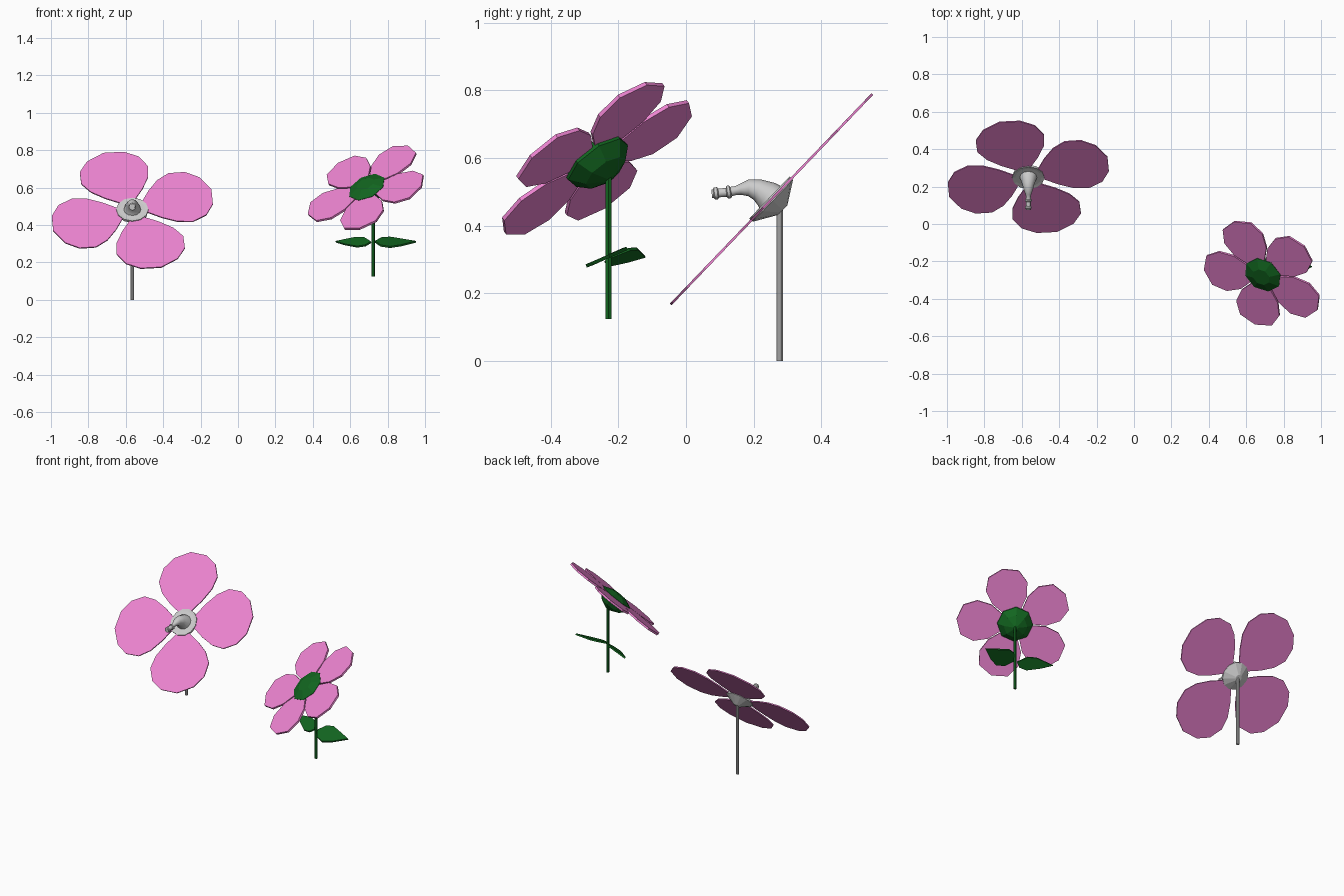
import bpy, bmesh
from math import sin, cos, pi, radians
from mathutils import Vector, Matrix

if "Cube" in bpy.data.objects:
    bpy.data.objects.remove(bpy.data.objects["Cube"])


def material(name, color):
    m = bpy.data.materials.new(name)
    m.diffuse_color = (*color, 1)
    m.use_nodes = True
    m.node_tree.nodes["Principled BSDF"].inputs["Base Color"].default_value = m.diffuse_color
    return m


PINK = material("petal_pink", (0.85, 0.23, 0.64))
GREEN = material("leaf_green", (0.006, 0.13, 0.014))


def finish(name, bm, mat=None, matrix=None):
    bmesh.ops.recalc_face_normals(bm, faces=bm.faces)
    mesh = bpy.data.meshes.new(name)
    bm.to_mesh(mesh)
    bm.free()
    ob = bpy.data.objects.new(name, mesh)
    bpy.context.collection.objects.link(ob)
    if mat:
        mesh.materials.append(mat)
    if matrix:
        ob.matrix_world = matrix
    return ob


def tube(name, rings, sides, mat=None, matrix=None, axis=None, smooth=False):
    """Skin rings given as (position, radius); rings face the path or a fixed axis."""
    bm = bmesh.new()
    pts = [Vector(p) for p, r in rings]
    loops = []
    for i, (p, r) in enumerate(rings):
        d = Vector(axis) if axis else pts[min(i + 1, len(pts) - 1)] - pts[max(i - 1, 0)]
        d.normalize()
        a = Vector((1, 0, 0))
        b = d.cross(a)
        loops.append([bm.verts.new(pts[i] + r * (a * cos(t) + b * sin(t)))
                      for t in (2 * pi * k / sides for k in range(sides))])
    for l0, l1 in zip(loops, loops[1:]):
        for k in range(sides):
            n = (k + 1) % sides
            bm.faces.new((l0[k], l0[n], l1[n], l1[k]))
    bm.faces.new(loops[0])
    bm.faces.new(loops[-1])
    ob = finish(name, bm, mat, matrix)
    if smooth:
        bpy.context.view_layer.objects.active = ob
        ob.select_set(True)
        bpy.ops.object.shade_smooth_by_angle(angle=radians(40))
        ob.select_set(False)
    return ob


def plate(name, outline, thick, mat, matrix=None):
    """Thin slab from a planar outline."""
    bm = bmesh.new()
    f = bm.faces.new([bm.verts.new(p) for p in outline])
    f.normal_update()
    n = f.normal.copy()
    bmesh.ops.translate(bm, verts=bm.verts, vec=-n * thick / 2)
    new = bmesh.ops.extrude_face_region(bm, geom=[f], use_keep_orig=True)["geom"]
    bmesh.ops.translate(bm, verts=[v for v in new if isinstance(v, bmesh.types.BMVert)],
                        vec=n * thick)
    return finish(name, bm, mat, matrix)


def petals(prefix, count, start, half, thick, frame):
    """Ring of petals from a half outline of (radius, half width)."""
    mirror = [(r, -w) for r, w in reversed(half) if w > 0]
    outline = [(r, w, 0) for r, w in half] + [(r, w, 0) for r, w in mirror]
    for i in range(count):
        turn = Matrix.Rotation(radians(start + i * 360 / count), 4, 'Z')
        plate(f"{prefix}_petal_{i + 1}", outline, thick, PINK, frame @ turn)


def flower_frame(center, u, n):
    n = Vector(n).normalized()
    u = Vector(u).normalized()
    v = n.cross(u).normalized()
    u = v.cross(n)
    return Matrix.Translation(center) @ Matrix((u, v, n)).transposed().to_4x4()


# Large flower: petals on a tilted plane
big = flower_frame((-0.565, 0.2525, 0.478), (1, 0, 0), (0, -0.722, 0.692))
petals("large", 4, 20, [(.06, .03), (.13, .105), (.20, .162), (.275, .19), (.36, .168),
                        (.42, .105), (.45, 0)], 0.007, big)

# Large flower: grey cup, stem
tube("large_cup", [((0, 0, .006), .07), ((0, 0, .008), .086), ((0, 0, -.006), .086),
                   ((0, 0, -.046), .02)], 12, None, big, axis=(0, 0, 1))
X, Y = -0.565, 0.277
tube("large_stem", [((X, Y, 0), .0095), ((X, Y, .455), .0095)], 10)

# Large flower: bent nozzle with ridges
path = [(.258, .474, .05), (.238, .492, .042), (.212, .506, .032), (.185, .512, .025),
        (.160, .507, .016), (.148, .504, .013), (.133, .501, .014), (.130, .500, .019),
        (.122, .499, .019), (.119, .4985, .013), (.096, .4965, .013), (.093, .496, .018),
        (.084, .495, .018), (.081, .4945, .013), (.076, .494, .013)]
tube("large_nozzle", [((X, y, z), r) for y, z, r in path], 12, smooth=True)

# Small flower: five petals on a plane tilted towards front left
small = flower_frame((0.691, -0.268, 0.597), (.82, -.57, 0), (-.379, -.551, .744))
petals("small", 5, 2, [(.07, .045), (.15, .105), (.235, .125), (.315, .092), (.347, 0)],
       0.012, small)

# Small flower: faceted green heart and cup
tube("small_heart", [((0, 0, .03), .05), ((0, 0, .008), .106), ((0, 0, -.015), .106),
                     ((0, 0, -.055), .07), ((0, 0, -.08), .014)], 8, GREEN, small,
     axis=(0, 0, 1))

# Small flower: stem and two leaves
X, Y = 0.722, -0.229
tube("small_stem", [((X, Y, .125), .0095), ((X, Y, .56), .0095)], 6, GREEN)
leaves = {
    "right_leaf": [(.01, 0, .31), (.04, -.045, .289), (.09, -.066, .281), (.15, -.045, .29),
                   (.23, .002, .31), (.09, .055, .333), (.045, .045, .33)],
    "left_leaf": [(-.01, .005, .308), (-.04, -.01, .29), (-.085, 0, .283), (-.15, .055, .295),
                  (-.2, .108, .31), (-.095, .085, .332), (-.045, .06, .33)],
}
for name, pts in leaves.items():
    plate(name, [(X + x, Y + y, z) for x, y, z in pts], 0.01, GREEN)
